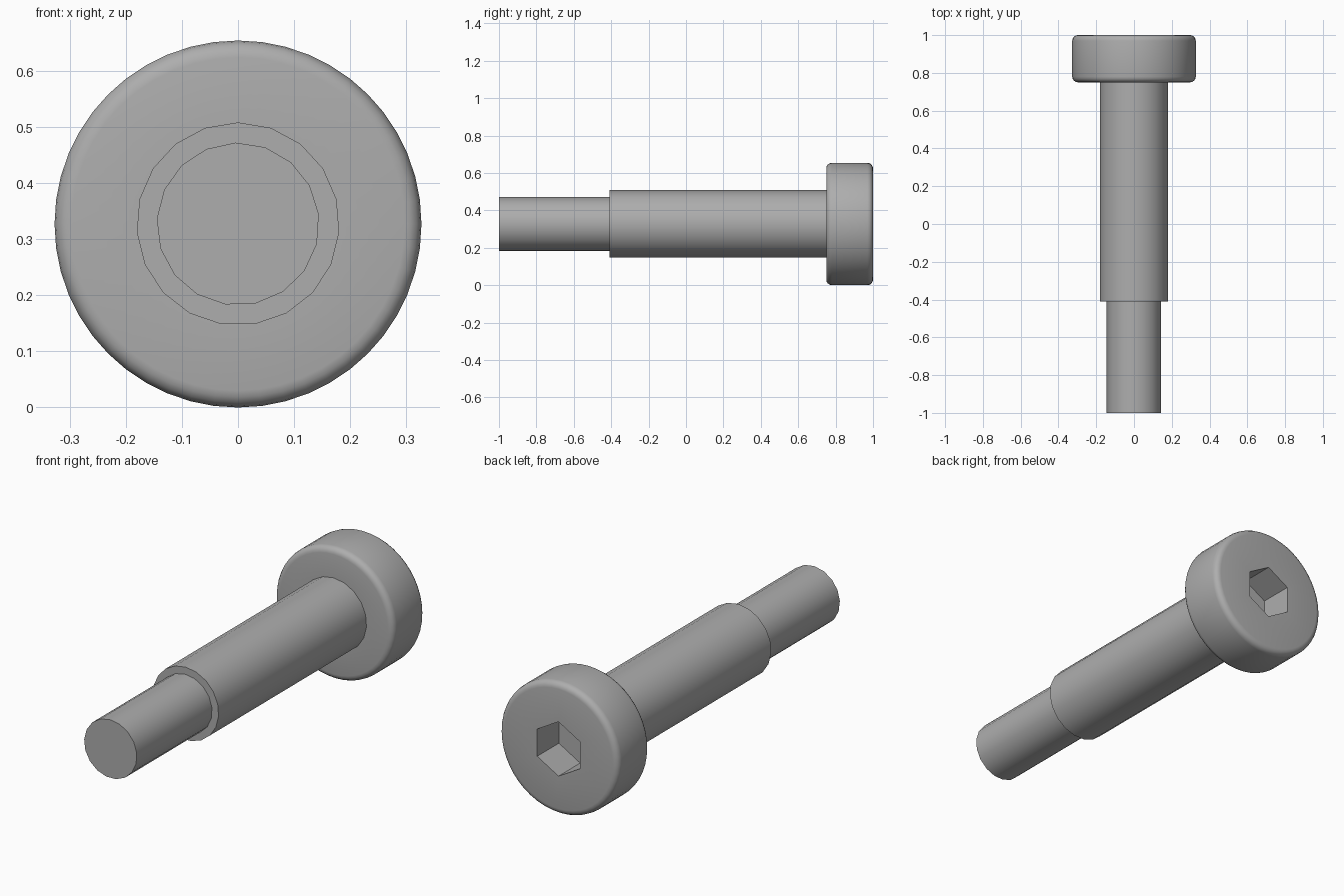
import bpy, bmesh
from math import sin, cos, pi, radians

if "Cube" in bpy.data.objects:
    bpy.data.objects.remove(bpy.data.objects["Cube"])

HEAD_R, SHAFT_R, TIP_R = 0.327, 0.181, 0.145
HEX_R, HEX_DEPTH, FILLET = 0.135, 0.17, 0.03
HEAD_FRONT, SHOULDER = 0.75, -0.41

steel = bpy.data.materials.new("grey steel")
steel.use_nodes = True
grey = (0.42, 0.42, 0.42, 1)
steel.diffuse_color = grey
steel.node_tree.nodes["Principled BSDF"].inputs["Base Color"].default_value = grey


def hex_radius(a):
    """Distance from the axis to a hexagon with a corner at angle 0."""
    return HEX_R * cos(pi / 6) / cos(a % (pi / 3) - pi / 6)


def lathe(name, profile, sides, cap_first=False, cap_last=False, turn=0.0):
    """Sweep (radius, y) points about the y axis; radius may depend on angle."""
    bm = bmesh.new()
    rings = []
    for r, y in profile:
        ring = []
        for i in range(sides):
            a = 2 * pi * i / sides
            rad = r(a) if callable(r) else r
            ring.append(bm.verts.new((rad * sin(a + turn), y, HEAD_R + rad * cos(a + turn))))
        rings.append(ring)
    for p, q in zip(rings, rings[1:]):
        for i in range(sides):
            j = (i + 1) % sides
            bm.faces.new((p[i], p[j], q[j], q[i]))
    if cap_first:
        bm.faces.new(rings[0][::-1])
    if cap_last:
        bm.faces.new(rings[-1])
    mesh = bpy.data.meshes.new(name)
    bm.to_mesh(mesh)
    bm.free()
    mesh.materials.append(steel)
    obj = bpy.data.objects.new(name, mesh)
    bpy.context.collection.objects.link(obj)
    bpy.ops.object.select_all(action="DESELECT")
    obj.select_set(True)
    bpy.context.view_layer.objects.active = obj
    bpy.ops.object.shade_smooth_by_angle(angle=radians(32))
    return obj


# Head: rounded disc, then down into the hexagonal socket
arc = [pi / 2 * k / 4 for k in range(5)]
core = HEAD_R - FILLET
head = [(SHAFT_R - 0.01, HEAD_FRONT)]
head += [(core + FILLET * sin(a), HEAD_FRONT + FILLET * (1 - cos(a))) for a in arc]
head += [(core + FILLET * cos(a), 1 - FILLET * (1 - sin(a))) for a in arc]
head += [(hex_radius, 1), (hex_radius, 1 - HEX_DEPTH)]
lathe("head", head, 48, cap_last=True)

# Shoulder shaft with its step, open where it meets the head
lathe("shaft", [(TIP_R - 0.004, SHOULDER), (SHAFT_R, SHOULDER), (SHAFT_R, HEAD_FRONT)], 19)

# Narrow end
lathe("tip", [(TIP_R, -1), (TIP_R, SHOULDER)], 17, cap_first=True, turn=-0.03)
